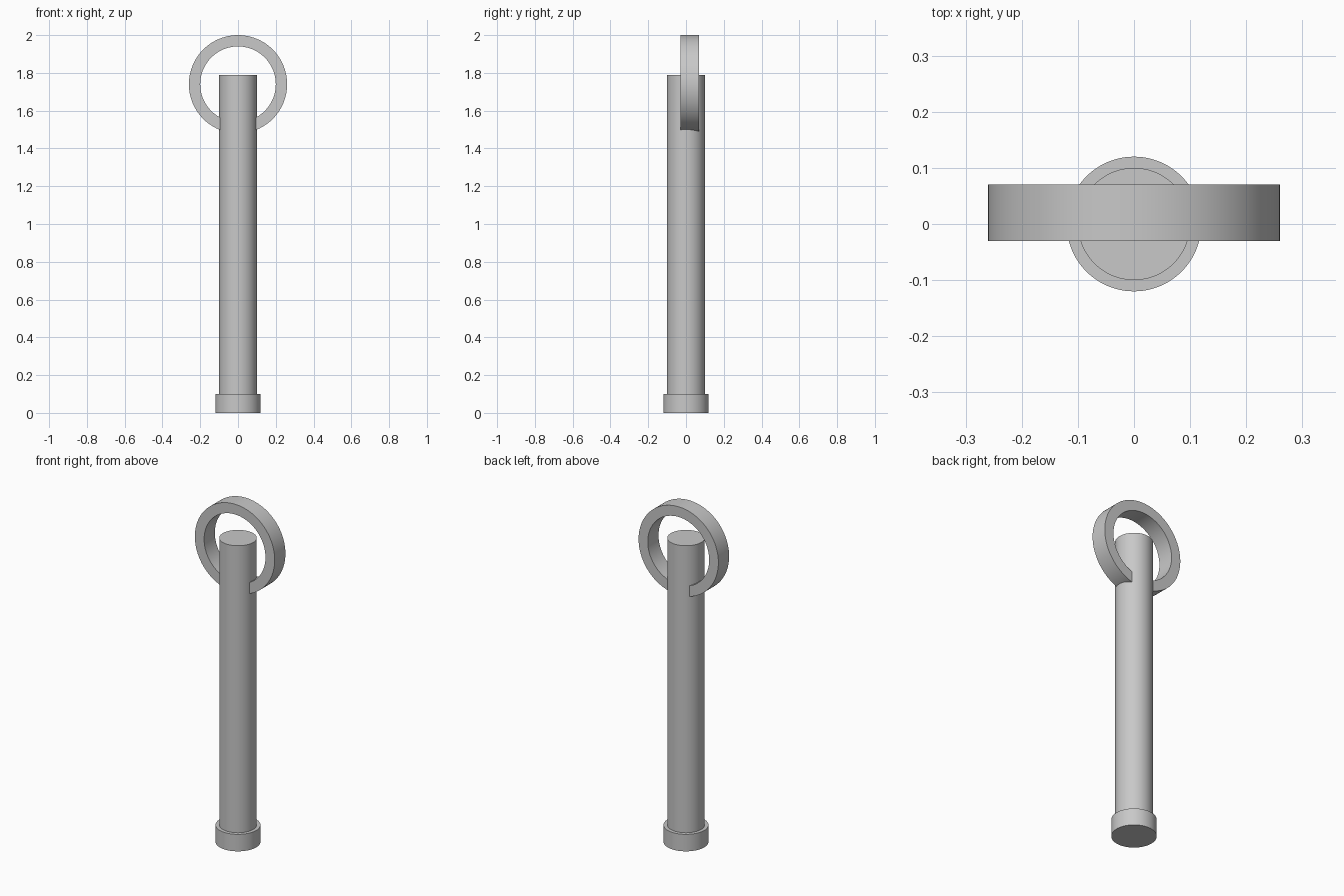
import bpy, bmesh, math
from mathutils import Matrix

cube = bpy.data.objects.get("Cube")
if cube:
    bpy.data.objects.remove(cube, do_unlink=True)

# Single plain grey finish
grey = bpy.data.materials.new("grey_metal")
grey.use_nodes = True
colour = (0.58, 0.58, 0.58, 1)
grey.diffuse_color = colour
grey.node_tree.nodes["Principled BSDF"].inputs["Base Color"].default_value = colour


def lathe(name, profile, matrix=Matrix(), closed=False, steps=96):
    """Spin a (radius, height) profile around the local z axis."""
    bm = bmesh.new()
    verts = [bm.verts.new((r, 0, z)) for r, z in profile]
    edges = [bm.edges.new(pair) for pair in zip(verts, verts[1:])]
    if closed:
        edges.append(bm.edges.new((verts[-1], verts[0])))
    bmesh.ops.spin(bm, geom=verts + edges, cent=(0, 0, 0), axis=(0, 0, 1),
                   angle=math.tau, steps=steps, use_duplicate=False)
    bmesh.ops.remove_doubles(bm, verts=bm.verts, dist=1e-5)
    bmesh.ops.recalc_face_normals(bm, faces=bm.faces)
    bm.transform(matrix)
    mesh = bpy.data.meshes.new(name)
    bm.to_mesh(mesh)
    bm.free()
    mesh.materials.append(grey)
    obj = bpy.data.objects.new(name, mesh)
    bpy.context.collection.objects.link(obj)
    bpy.ops.object.select_all(action='DESELECT')
    obj.select_set(True)
    bpy.context.view_layer.objects.active = obj
    bpy.ops.object.shade_smooth_by_angle(angle=math.radians(30))
    return obj


# Pin shaft and its wider foot, turned as one piece
lathe("pin_shaft", [(0, 0), (0.12, 0), (0.12, 0.1), (0.1, 0.1), (0.1, 1.79), (0, 1.79)])

# Flat pull ring passing through the shaft, slightly behind its centre
ring_place = Matrix.Translation((0, 0.02, 1.74)) @ Matrix.Rotation(math.pi / 2, 4, 'X')
lathe("pull_ring", [(0.2, -0.05), (0.26, -0.05), (0.26, 0.05), (0.2, 0.05)],
      ring_place, closed=True)
